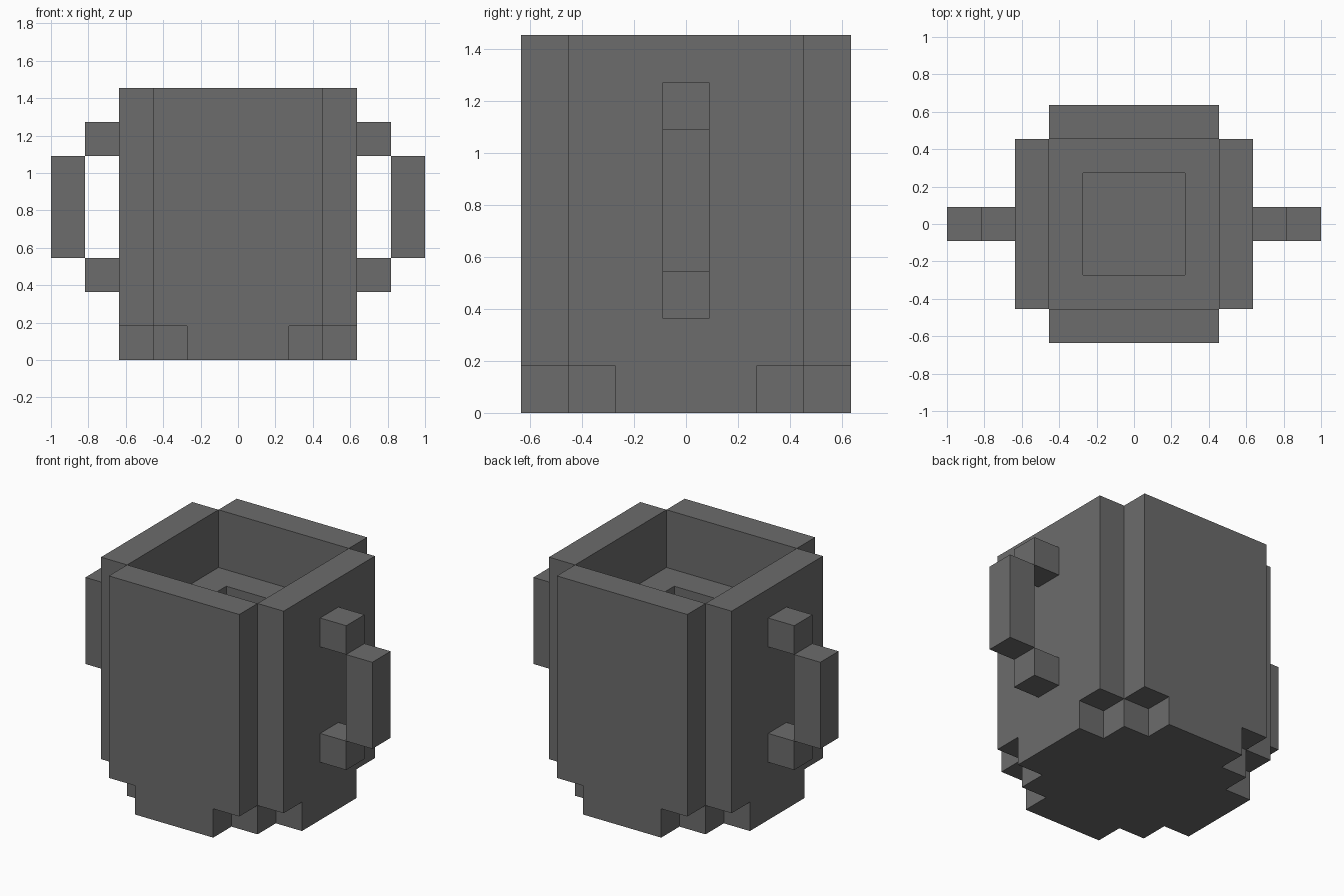
import bpy, bmesh
from mathutils import Vector

if "Cube" in bpy.data.objects:
    bpy.data.objects.remove(bpy.data.objects["Cube"])

U = 2 / 11  # one block

grey = bpy.data.materials.new("dark grey")
grey.diffuse_color = (0.15, 0.15, 0.15, 1)
grey.use_nodes = True
grey.node_tree.nodes["Principled BSDF"].inputs["Base Color"].default_value = grey.diffuse_color


def finish(bm, name):
    mesh = bpy.data.meshes.new(name)
    bm.to_mesh(mesh)
    bm.free()
    mesh.materials.append(grey)
    obj = bpy.data.objects.new(name, mesh)
    bpy.context.collection.objects.link(obj)
    return obj


def face(bm, pts):
    bm.faces.new([bm.verts.new(Vector(p) * U) for p in pts])


def cap(bm, loop, z, up=True):
    pts = [(x, y, z) for x, y in loop]
    face(bm, pts if up else pts[::-1])


def walls(bm, loop, z0, z1):
    # counter-clockwise loops face outward, clockwise loops face inward
    for (ax, ay), (bx, by) in zip(loop, loop[1:] + loop[:1]):
        face(bm, [(ax, ay, z0), (bx, by, z0), (bx, by, z1), (ax, ay, z1)])


def turn(pts, n):
    for _ in range(n):
        pts = [(-y, x) for x, y in pts]
    return pts


def around(pts):
    return [p for n in range(4) for p in turn(pts, n)]


def square(r):
    return around([(r, -r)])


cross = around([(2.5, -3.5), (2.5, -2.5), (3.5, -2.5)])
stair = around([(1.5, -3.5), (1.5, -2.5), (2.5, -2.5), (2.5, -1.5), (3.5, -1.5)])

# pot: stepped foot, outer walls, rim and stepped hollow
bm = bmesh.new()
cap(bm, stair, 0, up=False)
walls(bm, stair, 0, 1)
walls(bm, cross, 1, 8)
walls(bm, square(2.5)[::-1], 6, 8)
walls(bm, square(1.5)[::-1], 5, 6)
cap(bm, square(1.5), 5)
for n in range(4):
    # undersides of the foot notches
    cap(bm, turn([(1.5, -3.5), (2.5, -3.5), (2.5, -2.5), (1.5, -2.5)], n), 1, up=False)
    cap(bm, turn([(2.5, -2.5), (3.5, -2.5), (3.5, -1.5), (2.5, -1.5)], n), 1, up=False)
    # rim and inner ledge
    cap(bm, turn([(-2.5, -3.5), (2.5, -3.5), (2.5, -2.5), (-2.5, -2.5)], n), 8)
    cap(bm, turn([(-2.5, -2.5), (2.5, -2.5), (1.5, -1.5), (-1.5, -1.5)], n), 6)
finish(bm, "pot_body")

# handles: two stubs and a grip on each side
for side, name in ((1, "right_handle"), (-1, "left_handle")):
    bm = bmesh.new()
    for x, z0, z1 in ((4, 2, 3), (4, 6, 7), (5, 3, 6)):
        c = side * x
        loop = [(c - .5, -.5), (c + .5, -.5), (c + .5, .5), (c - .5, .5)]
        walls(bm, loop, z0, z1)
        cap(bm, loop, z0, up=False)
        cap(bm, loop, z1)
    finish(bm, name)
